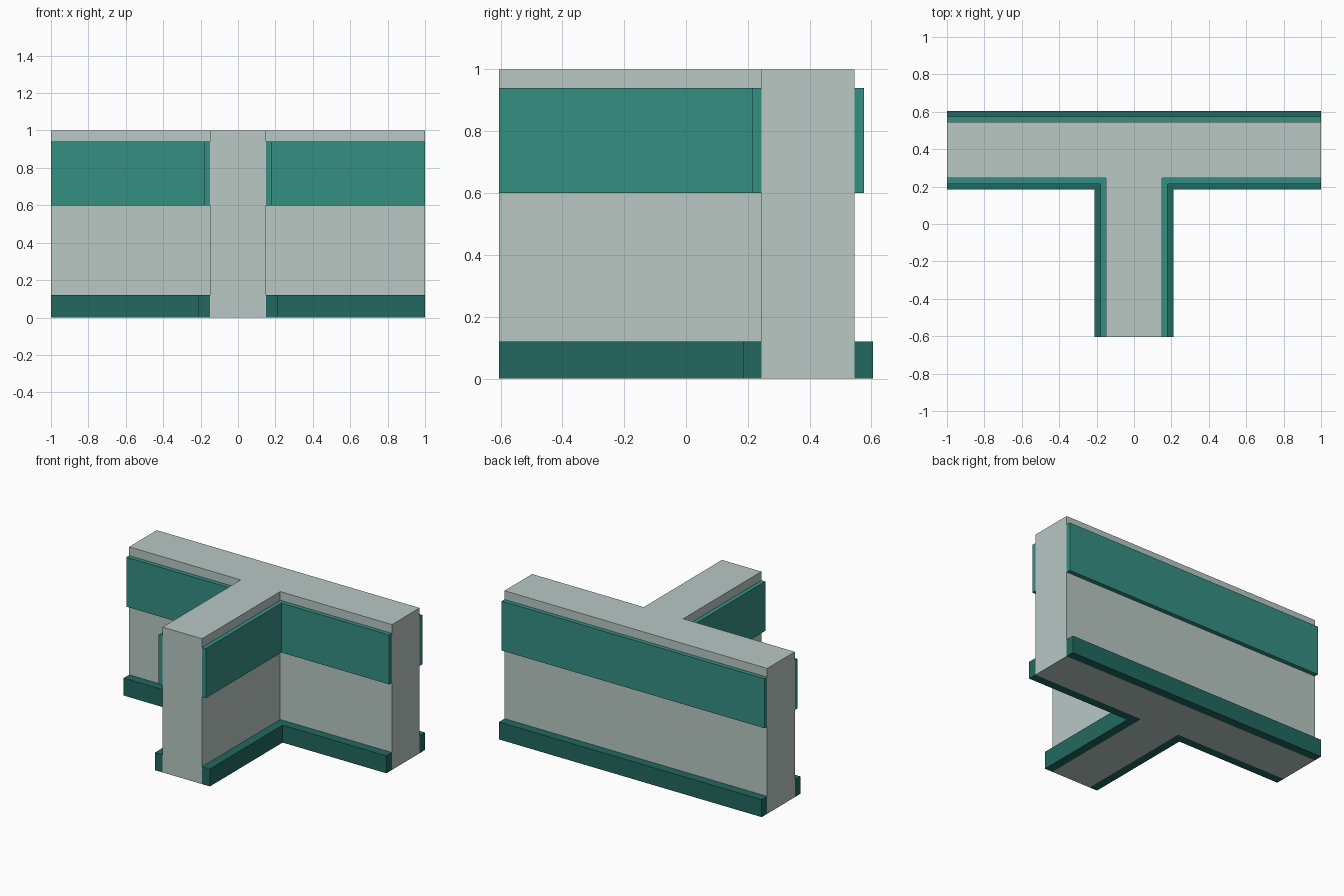
import bpy, bmesh

if "Cube" in bpy.data.objects:
    bpy.data.objects.remove(bpy.data.objects["Cube"])

X, Y = 1.0, 0.605          # overall half sizes
S = 0.15                   # half width of the stem
F, B = 0.245, 0.545        # front and back of the cross wall


def material(name, rgb):
    m = bpy.data.materials.new(name)
    m.diffuse_color = (*rgb, 1)
    m.use_nodes = True
    m.node_tree.nodes["Principled BSDF"].inputs["Base Color"].default_value = m.diffuse_color
    return m


wall_mat = material("pale grey green", (0.480, 0.578, 0.552))
band_mat = material("teal", (0.036, 0.275, 0.223))
skirt_mat = material("dark teal", (0.0152, 0.141, 0.112))


def prism(name, outline, z0, z1, mat):
    """Extrude a flat outline from z0 up to z1."""
    bm = bmesh.new()
    face = bm.faces.new([bm.verts.new((x, y, z0)) for x, y in outline])
    top = bmesh.ops.extrude_face_region(bm, geom=[face])["geom"]
    bmesh.ops.translate(bm, vec=(0, 0, z1 - z0),
                        verts=[v for v in top if isinstance(v, bmesh.types.BMVert)])
    bmesh.ops.recalc_face_normals(bm, faces=bm.faces)
    mesh = bpy.data.meshes.new(name)
    bm.to_mesh(mesh)
    bm.free()
    mesh.materials.append(mat)
    obj = bpy.data.objects.new(name, mesh)
    bpy.context.collection.objects.link(obj)


# T-shaped wall
prism("wall", [(-S, -Y), (S, -Y), (S, F), (X, F), (X, B), (-X, B), (-X, F), (-S, F)],
      0, 1, wall_mat)

# Skirting and upper band: a back strip plus an L strip in each inner corner
for name, d, z0, z1, mat in (("skirting", 0.06, 0, 0.12, skirt_mat),
                             ("upper_band", 0.03, 0.60, 0.94, band_mat)):
    prism(name + "_back", [(-X, B), (X, B), (X, B + d), (-X, B + d)], z0, z1, mat)
    for side, s in (("left", -1), ("right", 1)):
        corner = [(S, -Y), (S + d, -Y), (S + d, F - d), (X, F - d), (X, F), (S, F)]
        prism(f"{name}_{side}", [(s * x, y) for x, y in corner], z0, z1, mat)
